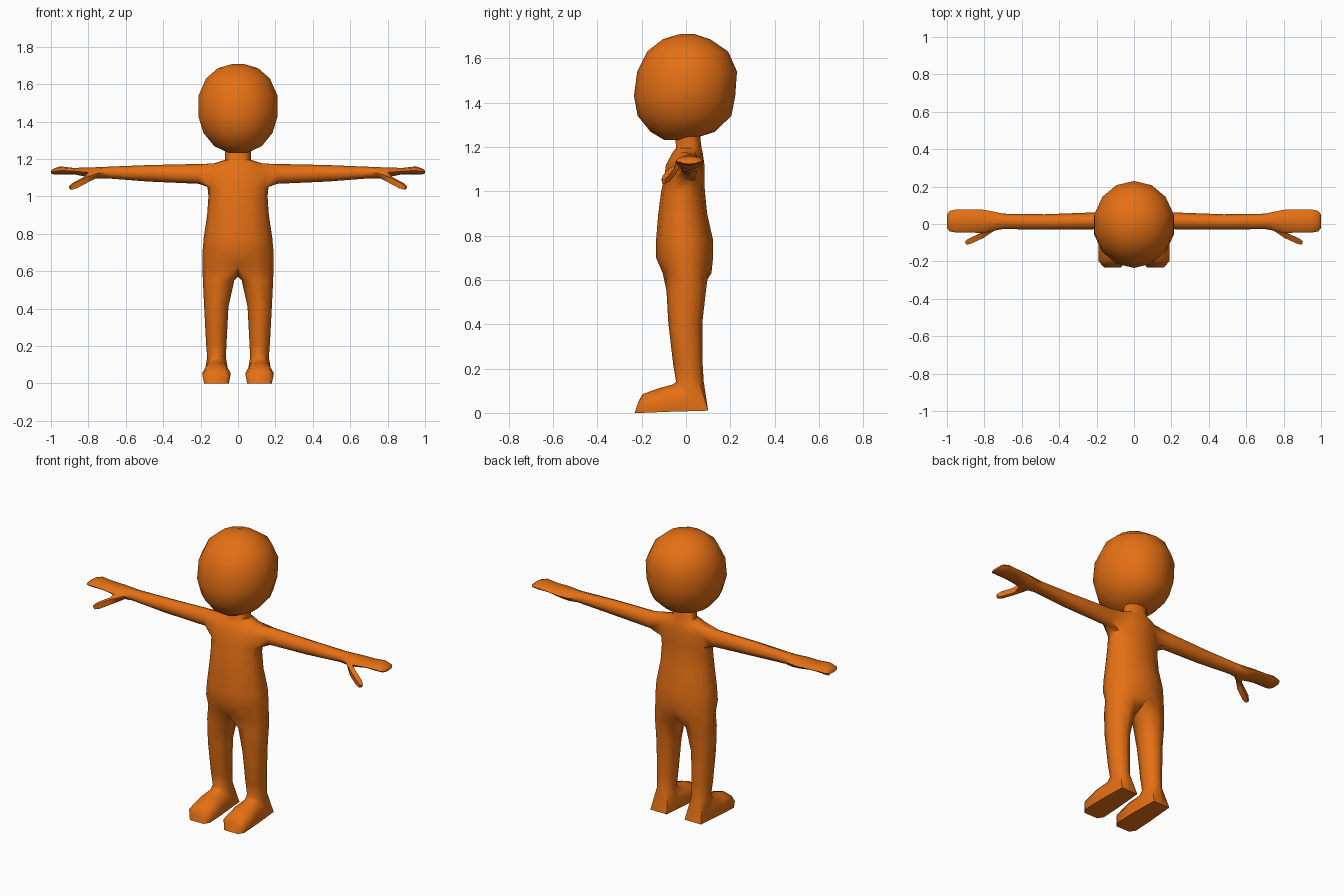
import bpy, bmesh
from math import sin, cos, radians
from mathutils import Vector

if "Cube" in bpy.data.objects:
    bpy.data.objects.remove(bpy.data.objects["Cube"])

orange = bpy.data.materials.new("orange")
orange.use_nodes = True
COLOUR = (0.78, 0.16, 0.007, 1)
orange.diffuse_color = COLOUR
orange.node_tree.nodes["Principled BSDF"].inputs["Base Color"].default_value = COLOUR


def ring(bm, centre, u, v, start, step, count, flat=False):
    """Points around an ellipse; flat squares off the side away from u."""
    verts = []
    for k in range(count):
        a = radians(start + step * k)
        cu, sv = cos(a), sin(a)
        if flat and cu < -0.1:
            cu, sv = -1, sv * 1.25
        verts.append(bm.verts.new(Vector(centre) + Vector(u) * cu + Vector(v) * sv))
    return verts


def level_ring(bm, z, width, front, back, step, count):
    """Horizontal ring starting at the front and turning towards +x."""
    return ring(bm, (0, (front + back) / 2, z), (0, (front - back) / 2, 0),
                (width, 0, 0), 0, step, count)


def bridge(bm, a, b, closed=True):
    n = len(a)
    return [bm.faces.new((a[i], a[(i + 1) % n], b[(i + 1) % n], b[i]))
            for i in range(n if closed else n - 1)]


def loft(bm, rings, closed=True):
    return [bridge(bm, a, b, closed) for a, b in zip(rings, rings[1:])]


def finish(bm, name, mirror):
    bmesh.ops.recalc_face_normals(bm, faces=bm.faces)
    mesh = bpy.data.meshes.new(name)
    bm.to_mesh(mesh)
    bm.free()
    mesh.materials.append(orange)
    obj = bpy.data.objects.new(name, mesh)
    bpy.context.collection.objects.link(obj)
    bpy.ops.object.select_all(action="DESELECT")
    obj.select_set(True)
    bpy.context.view_layer.objects.active = obj
    if mirror:
        obj.modifiers.new("mirror", "MIRROR").use_clip = True
        bpy.ops.object.modifier_apply(modifier="mirror")
        bm = bmesh.new()
        bm.from_mesh(mesh)
        bmesh.ops.recalc_face_normals(bm, faces=bm.faces)
        bm.to_mesh(mesh)
        bm.free()
    bpy.ops.object.shade_smooth_by_angle(angle=radians(60))


# Torso and neck, left half: height, half width, front y, back y
body = bmesh.new()
TORSO = [(.63, .19, -.105, .115), (.70, .19, -.135, .122), (.78, .183, -.135, .122),
         (.90, .165, -.125, .095), (1.0, .158, -.112, .085), (1.05, .163, -.10, .083),
         (1.12, .165, -.09, .083), (1.175, .13, -.06, .075), (1.195, .07, -.045, .07),
         (1.28, .07, -.05, .06)]
rows = [level_ring(body, *row, 30, 7) for row in TORSO]
sides = loft(body, rows, closed=False)
body.faces.new(rows[-1])

# Arm and hand grow from an opening in the torso side: x, z, y, height, depth
for row in (5, 6):
    for column in (2, 3):
        body.faces.remove(sides[row][column])
low, mid, top = rows[5:8]
shoulder = [mid[2], top[2], top[3], top[4], mid[4], low[4], low[3], low[2]]
ARM = [(.21, 1.12, .017, .053, .045), (.48, 1.123, .011, .044, .041),
       (.70, 1.127, .014, .031, .041), (.745, 1.125, .015, .031, .05),
       (.80, 1.128, .014, .026, .062), (.88, 1.135, .016, .017, .062),
       (.95, 1.138, .016, .022, .062), (.985, 1.133, .015, .016, .055),
       (1.0, 1.13, .015, .007, .036)]
arm = [ring(body, (x, y, z), (0, -d, 0), (0, 0, h), 0, 45, 8) for x, z, y, h, d in ARM]
arm_faces = loft(body, [shoulder] + arm)
body.faces.new(arm[-1])

# Thumb grows from the lower front face of the palm
body.faces.remove(arm_faces[4][7])
inner, outer = arm[3], arm[4]
root = [inner[7], inner[0], outer[0], outer[7]]
across, up = Vector((.47, .88, 0)), Vector((.35, -.18, .92))
THUMB = [((.815, -.063, 1.088), .021), ((.875, -.09, 1.056), .021), ((.897, -.101, 1.044), .013)]
thumb = [ring(body, c, across * s, up * s, 225, -90, 4) for c, s in THUMB]
loft(body, [root] + thumb)
body.faces.new(thumb[-1])

# Leg and foot continue from the hip: centre x, half width, front (y, z), back (y, z)
crotch = body.verts.new((0, .005, .57))
LEG = [(.104, .084, (-.088, .55), (.09, .55)), (.116, .065, (-.08, .41), (.074, .41)),
       (.116, .055, (-.058, .22), (.075, .22)), (.115, .05, (-.045, .14), (.08, .14))]
FOOT = [(.115, .062, (-.06, .128), (.10, .01)), (.115, .074, (-.12, .112), (-.08, .005)),
        (.115, .075, (-.195, .085), (-.20, 0)), (.115, .052, (-.213, .055), (-.232, 0))]
leg = []
for part in LEG + FOOT:
    x, width, front, back = part
    f, b = Vector((x, *front)), Vector((x, *back))
    leg.append(ring(body, (f + b) / 2, (f - b) / 2, (width, 0, 0), -45, 45, 8, part in FOOT))
loft(body, [rows[0] + [crotch]] + leg)
body.faces.new(leg[-1])
finish(body, "body", mirror=True)

# Head: height, half width, front y, back y
head = bmesh.new()
HEAD = [(1.232, .05, -.10, .02), (1.268, .13, -.16, .13), (1.34, .19, -.218, .205),
        (1.43, .218, -.235, .222), (1.54, .216, -.22, .23), (1.63, .175, -.175, .19),
        (1.685, .11, -.105, .11), (1.708, .03, -.03, .04)]
head_rings = [level_ring(head, *row, 360 / 14, 14) for row in HEAD]
loft(head, head_rings)
head.faces.new(head_rings[0])
head.faces.new(head_rings[-1])
finish(head, "head", mirror=False)
